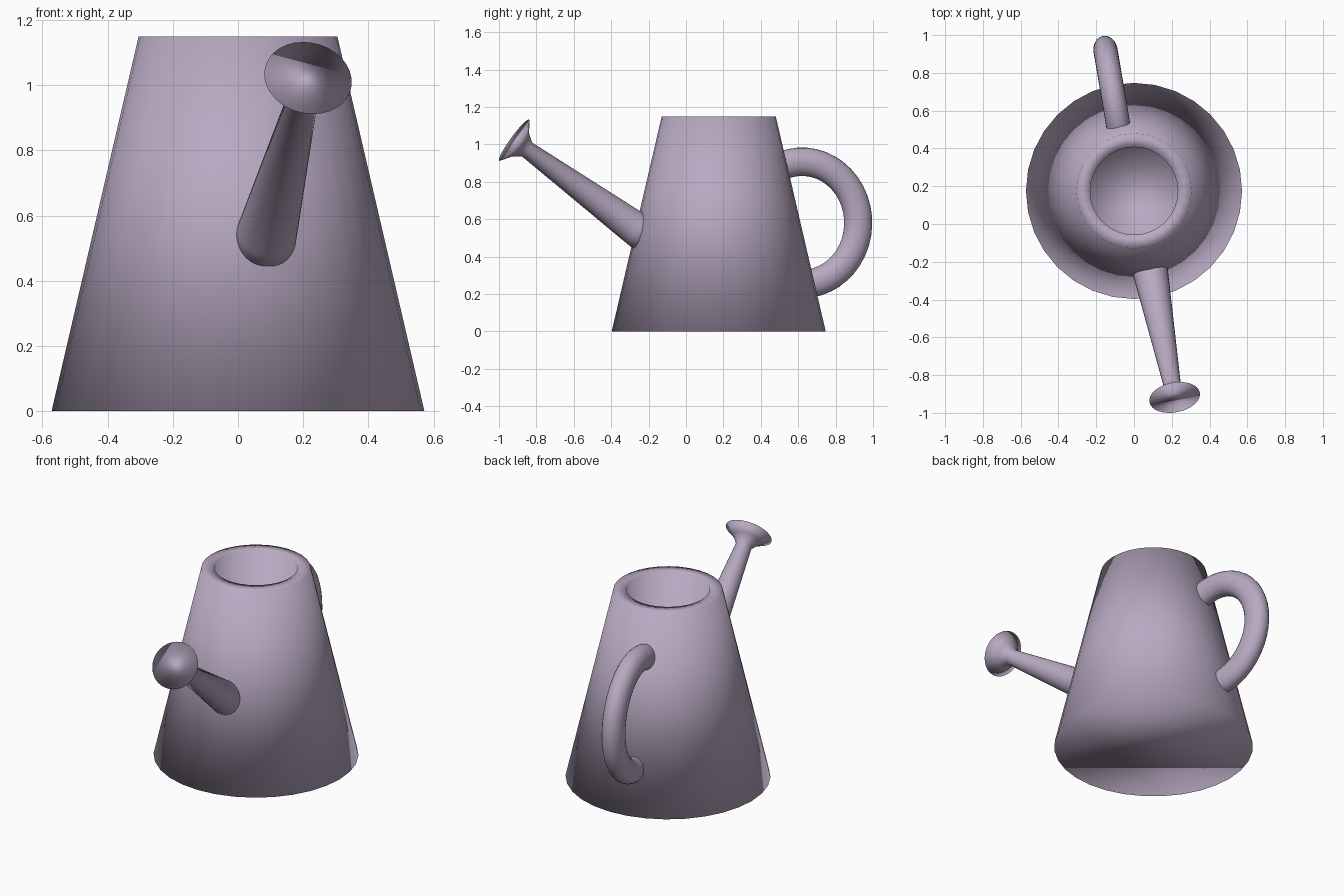
import bpy, bmesh, math
from mathutils import Vector

cube = bpy.data.objects.get("Cube")
if cube:
    bpy.data.objects.remove(cube, do_unlink=True)

mat = bpy.data.materials.new("pale_mauve")
mat.use_nodes = True
color = (0.48, 0.40, 0.54, 1)
mat.diffuse_color = color
mat.node_tree.nodes["Principled BSDF"].inputs["Base Color"].default_value = color


def skin(name, rings):
    """Bridge a list of closed rings, cap both ends and smooth the result."""
    bm = bmesh.new()
    loops = [[bm.verts.new(p) for p in ring] for ring in rings]
    n = len(loops[0])
    for a, b in zip(loops, loops[1:]):
        for i in range(n):
            j = (i + 1) % n
            bm.faces.new((a[i], a[j], b[j], b[i]))
    bm.faces.new(loops[0][::-1])
    bm.faces.new(loops[-1])
    bmesh.ops.recalc_face_normals(bm, faces=bm.faces)
    for f in bm.faces:
        f.smooth = True
    mesh = bpy.data.meshes.new(name)
    bm.to_mesh(mesh)
    bm.free()
    mesh.materials.append(mat)
    obj = bpy.data.objects.new(name, mesh)
    bpy.context.collection.objects.link(obj)
    return obj


def ring(center, u, v, ru, rv, n=32):
    """Elliptical ring of points spanned by the unit directions u and v."""
    angles = [2 * math.pi * i / n for i in range(n)]
    return [center + u * ru * math.cos(a) + v * rv * math.sin(a) for a in angles]


X, Y, Z = Vector((1, 0, 0)), Vector((0, 1, 0)), Vector((0, 0, 1))

# Tapered body with a thick rim and an inner well
body_center = Vector((0, 0.175, 0))
profile = [(0.572, 0), (0.305, 1.15), (0.232, 1.15), (0.232, 0.1)]
skin("body", [ring(body_center + Z * z, X, Y, r, r) for r, z in profile])

# Tapering spout that flares into a flat round head
base, head = Vector((0.09, -0.27, 0.55)), Vector((0.215, -0.918, 1.022))
axis = (head - base).normalized()
side = axis.cross(Z).normalized()
up = side.cross(axis)
length = (head - base).length
spout = [(-0.1, 0.097), (0.0, 0.092), (length - 0.085, 0.046),
         (length - 0.04, 0.078), (length, 0.136)]
skin("spout", [ring(base + axis * t, side, up, r, r) for t, r in spout])

# Curved handle, turned slightly sideways, with its ends sunk in the body
out = Vector((-0.17, 1, 0)).normalized()
across = out.cross(Z)
middle = Vector((-0.1, 0.62, 0.58))
steps = 28
rings = []
for i in range(steps + 1):
    a = math.radians(118 - 224 * i / steps)
    center = middle + out * 0.305 * math.cos(a) + Z * 0.327 * math.sin(a)
    radial = out * math.cos(a) + Z * math.sin(a)
    rings.append(ring(center, radial, across, 0.076, 0.064, 24))
skin("handle", rings)
